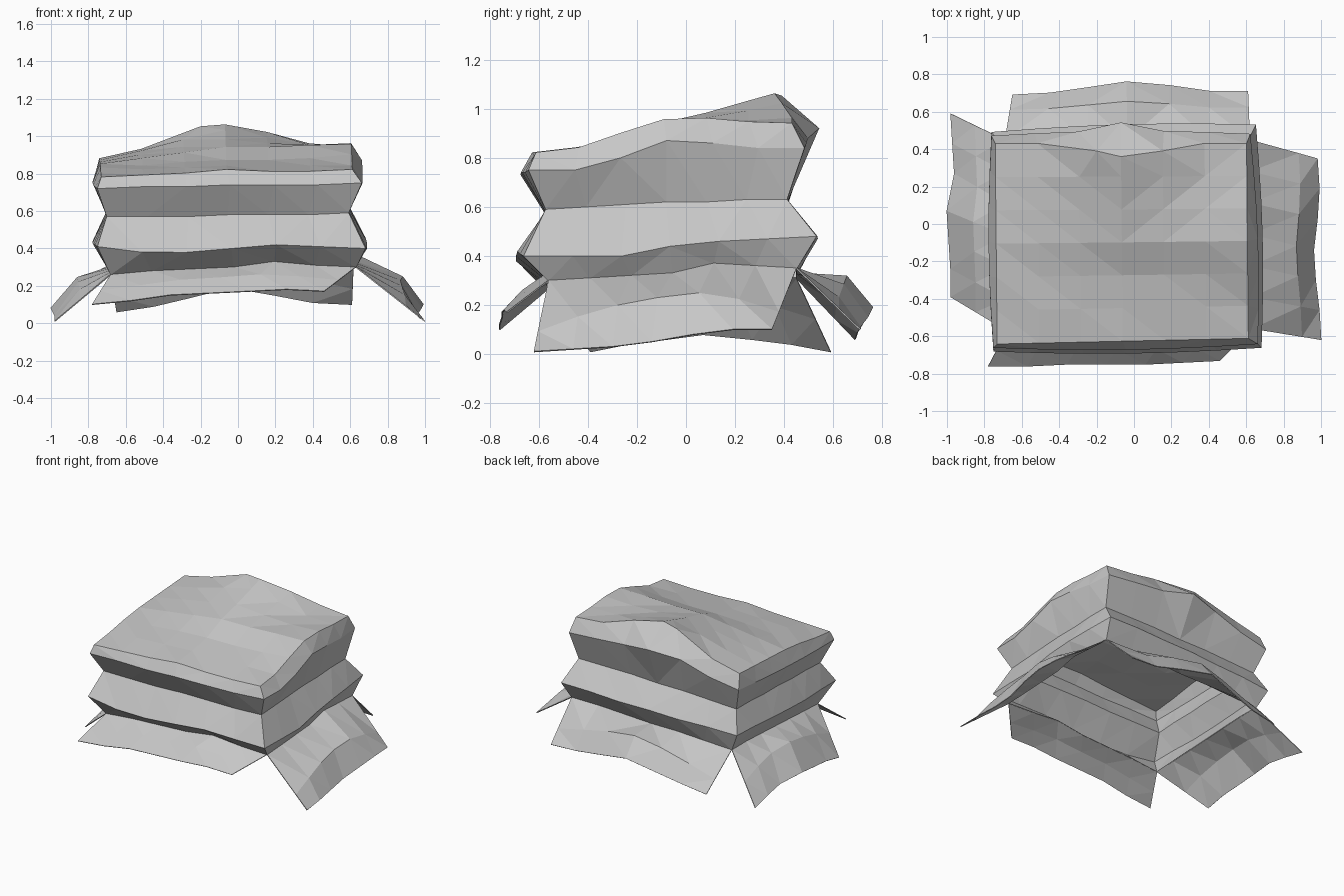
import bpy
import bmesh
from math import pi, sin
from mathutils import Vector

cube = bpy.data.objects.get("Cube")
if cube:
    bpy.data.objects.remove(cube, do_unlink=True)

# Single grey cardboard colour
card = bpy.data.materials.new("grey_cardboard")
card.use_nodes = True
grey = (0.57, 0.57, 0.57, 1.0)
card.diffuse_color = grey
card.node_tree.nodes["Principled BSDF"].inputs["Base Color"].default_value = grey

STEPS = 6  # segments along each side of the box


def finish(name, bm):
    """Turn a bmesh sheet into a thin, flat-shaded cardboard object."""
    bmesh.ops.triangulate(bm, faces=bm.faces[:])
    bmesh.ops.recalc_face_normals(bm, faces=bm.faces[:])
    mesh = bpy.data.meshes.new(name)
    bm.to_mesh(mesh)
    bm.free()
    mesh.materials.append(card)
    obj = bpy.data.objects.new(name, mesh)
    bpy.context.collection.objects.link(obj)
    thickness = obj.modifiers.new("card_thickness", 'SOLIDIFY')
    thickness.thickness = 0.006
    thickness.offset = 0


def bridge(bm, upper, lower, closed=False):
    """Fill the strip between two equally long rows of vertices."""
    count = len(upper)
    for i in range(count if closed else count - 1):
        j = (i + 1) % count
        bm.faces.new((upper[i], lower[i], lower[j], upper[j]))


def fold_ring(corners, heights, bulge=0):
    """Points around one fold: gently bowed sides in plan, wavy in height."""
    points = []
    for side in range(len(corners)):
        start = Vector(corners[side])
        end = Vector(corners[(side + 1) % len(corners)])
        along = (end - start).normalized()
        outward = Vector((along.y, -along.x))
        for step in range(STEPS):
            t = step / STEPS
            plan = start.lerp(end, t) + outward * bulge * sin(pi * t)
            points.append(Vector((plan.x, plan.y, heights[len(points)])))
    return points


# Folds from the roof rim down to the flap hinges, starting at the front right corner
rim = fold_ring(
    [(-.73, -.64), (.61, -.61), (.6, .43), (-.74, .43)],
    [.78, .79, .8, .82, .81, .81, .82, .84, .9, .955, .96, .945,
     .94, .96, 1.02, 1.06, 1.05, .93, .88, .87, .86, .85, .83, .8])
shoulder = fold_ring(
    [(-.75, -.66), (.66, -.64), (.62, .48), (-.76, .47)],
    [.72, .73, .73, .74, .74, .74, .75, .75, .8, .87, .86, .84,
     .84, .86, .88, .92, .89, .82, .78, .77, .76, .75, .74, .73], .02)
waist = fold_ring(
    [(-.7, -.57), (.59, -.57), (.59, .41), (-.7, .41)],
    [.57, .57, .57, .58, .58, .58, .59, .6, .61, .62, .62, .63,
     .63, .63, .63, .62, .62, .61, .6, .6, .59, .59, .58, .58])
hip = fold_ring(
    [(-.75, -.68), (.68, -.66), (.65, .53), (-.76, .49)],
    [.41, .38, .38, .4, .42, .41, .4, .4, .4, .44, .46, .47,
     .48, .48, .47, .47, .46, .46, .45, .45, .44, .43, .42, .42], .02)
hinge = fold_ring(
    [(-.68, -.57), (.63, -.56), (.62, .45), (-.69, .45)],
    [.26, .28, .29, .3, .33, .31, .3, .31, .32, .33, .37, .36,
     .35, .35, .34, .33, .33, .32, .31, .31, .3, .29, .28, .27])

# Pinched peak in the middle of the rear rim, with a bulge below it
peak = STEPS * 2 + STEPS // 2
rim[peak].y = .36
rim[peak - 1].y = rim[peak + 1].y = .39
rim[peak + 1].x = -.2
shoulder[peak].y = .54

# Crumpled box walls
bm = bmesh.new()
rings = [[bm.verts.new(p) for p in ring] for ring in (rim, shoulder, waist, hip, hinge)]
for upper, lower in zip(rings, rings[1:]):
    bridge(bm, upper, lower, closed=True)

# Dented roof: rows run from the front edge to the back edge of the rim
top = rings[0]
roof_heights = [
    (.82, .83, .84, .84, .84),
    (.84, .86, .87, .87, .88),
    (.88, .91, .94, .94, .95),
    (.9, .94, .98, .96, .95),
    (.92, .98, 1.03, .99, .95),
]
rows = [top[:STEPS + 1]]
for r, heights in enumerate(roof_heights, start=1):
    left, right = top[-r], top[STEPS + r]
    row = [left]
    for c, height in enumerate(heights, start=1):
        point = left.co.lerp(right.co, c / STEPS)
        point.z = height
        row.append(bm.verts.new(point))
    rows.append(row + [right])
rows.append(top[STEPS * 2:STEPS * 3 + 1][::-1])
for back, front in zip(rows[1:], rows):
    bridge(bm, back, front)
finish("crumpled_box", bm)


# Splayed flaps hanging from the hinge fold, arched most in the middle
def flap(name, side, outer, bend, lift):
    first = side * STEPS
    inner = [hinge[(first + i) % len(hinge)] for i in range(STEPS + 1)]
    outer = [Vector(p) for p in outer]
    middle = []
    for i, (a, b) in enumerate(zip(inner, outer)):
        point = a.lerp(b, bend)
        point.z += lift * sin(pi * i / STEPS)
        middle.append(point)
    sheet = bmesh.new()
    lines = [[sheet.verts.new(p) for p in line] for line in (inner, middle, outer)]
    for upper, lower in zip(lines, lines[1:]):
        bridge(sheet, upper, lower)
    finish(name, sheet)


flap("front_flap", 0, [(-.78, -.76, .1), (-.57, -.76, .12), (-.36, -.75, .15),
                       (-.15, -.75, .16), (.06, -.75, .17), (.26, -.74, .18),
                       (.46, -.73, .17)], .55, .02)
flap("left_flap", 1, [(1, -.62, .01), (.99, -.46, .02), (.97, -.3, .03),
                      (.96, -.14, .05), (.98, .03, .08), (.99, .19, .1),
                      (.98, .35, .1)], .72, .1)
flap("back_flap", 2, [(.61, .71, .1), (.4, .71, .11), (.19, .74, .15),
                      (-.04, .76, .19), (-.24, .73, .14), (-.45, .7, .09),
                      (-.65, .69, .06)], .66, .08)
flap("right_flap", 3, [(-.98, .59, .01), (-.97, .43, .04), (-.96, .27, .06),
                       (-1, .07, .08), (-.99, -.08, .06), (-.98, -.24, .04),
                       (-.98, -.39, .01)], .55, .07)
